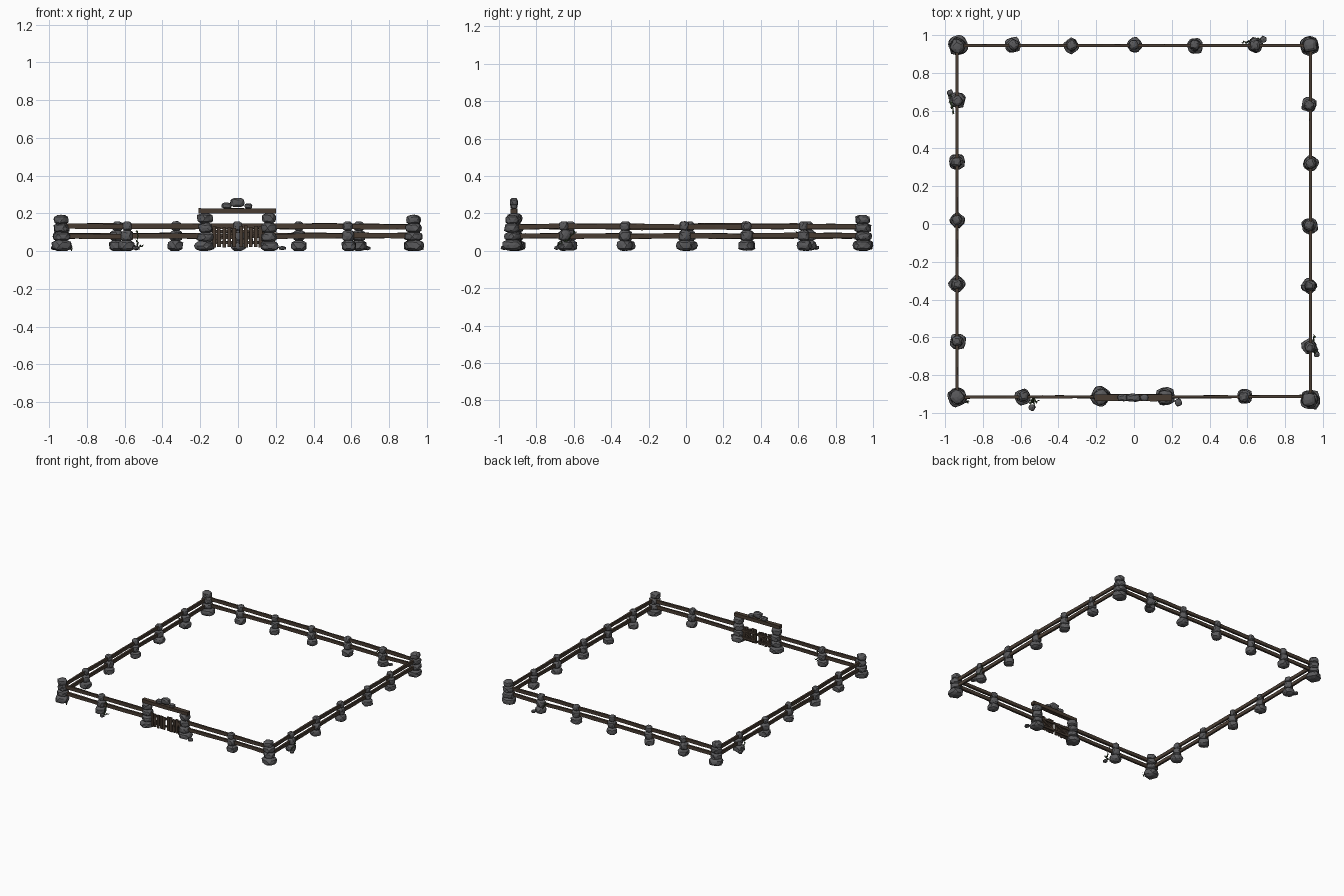
import bpy, bmesh, math, random
from mathutils import Vector, Matrix

if "Cube" in bpy.data.objects:
    bpy.data.objects.remove(bpy.data.objects["Cube"])
random.seed(7)
R = random.uniform


def material(name, col):
    m = bpy.data.materials.new(name)
    m.diffuse_color = (*col, 1)
    m.use_nodes = True
    m.node_tree.nodes["Principled BSDF"].inputs["Base Color"].default_value = m.diffuse_color
    return m


STONE = material("stone", (0.10, 0.10, 0.105))
WOOD = material("wood", (0.065, 0.045, 0.032))
LEAF = material("leaf", (0.035, 0.06, 0.025))


def finish(bm, name, mat):
    bmesh.ops.recalc_face_normals(bm, faces=bm.faces[:])
    me = bpy.data.meshes.new(name)
    bm.to_mesh(me)
    bm.free()
    me.materials.append(mat)
    ob = bpy.data.objects.new(name, me)
    bpy.context.collection.objects.link(ob)
    return ob


# Faceted, slightly boxy boulder
def stone(bm, x, y, z0, z1, wx, wy=None, sub=2):
    wy = wy or wx
    vs = bmesh.ops.create_icosphere(bm, subdivisions=sub, radius=1)["verts"]
    rot = Matrix.Rotation(R(0, 6.28), 3, 'Z') if wx == wy else Matrix.Identity(3)
    for v in vs:
        c = v.co.normalized()
        p = 3.4
        k = sum(abs(a) ** p for a in c) ** (-1 / p)
        c = rot @ (c * k * R(0.92, 1.04))
        v.co = Vector((x + c.x * wx / 2, y + c.y * wy / 2,
                       max(0, (z0 + z1) / 2 + c.z * (z1 - z0) / 2)))


# Rough plank between two points, made of uneven four-sided rings
def plank(bm, a, b, thick, height, segs=4):
    a, b = Vector(a), Vector(b)
    u = (b - a).normalized()
    ref = Vector((0, 1, 0)) if abs(u.z) > .9 else Vector((0, 0, 1))
    side = ref.cross(u).normalized()
    up = u.cross(side)
    rings = []
    for i in range(segs + 1):
        c = a.lerp(b, i / segs)
        rings.append([bm.verts.new(c + side * (sy * thick / 2 * R(.9, 1.1))
                                   + up * (sz * height / 2 * R(.88, 1.12)))
                      for sy, sz in ((-1, -1), (1, -1), (1, 1), (-1, 1))])
    for r, s in zip(rings, rings[1:]):
        for i in range(4):
            j = (i + 1) % 4
            bm.faces.new((r[i], r[j], s[j], s[i]))
    bm.faces.new(rings[0][::-1])
    bm.faces.new(rings[-1])


# Stacked stone posts: (bottom, top, width) per stone
SMALL = [(0, .058, .08), (.05, .112, .064), (.105, .158, .052)]
CORNER = [(0, .06, .098), (.052, .102, .086), (.095, .15, .08), (.14, .192, .07)]
GATE = [(0, .055, .098), (.048, .1, .084), (.094, .15, .078), (.145, .202, .074)]


def post(name, x, y, stack):
    bm = bmesh.new()
    for z0, z1, w in stack:
        stone(bm, x + R(-.004, .004), y + R(-.004, .004), z0, z1, w * R(.95, 1.05))
    finish(bm, name, STONE)


corners = [(-.935, -.915), (.93, -.93), (.93, .945), (-.935, .945)]
for i, (x, y) in enumerate(corners):
    post(f"corner_post_{i}", x, y, CORNER)

sides = {
    "back": [(-.935, .945), (-.64, .945), (-.33, .945), (0, .945), (.32, .945),
             (.64, .945), (.93, .945)],
    "left": [(-.94, -.915), (-.935, -.62), (-.94, -.32), (-.935, .02), (-.94, .33),
             (-.935, .655), (-.94, .945)],
    "right": [(.935, -.93), (.93, -.65), (.93, -.325), (.93, -.01), (.935, .32),
              (.93, .63), (.935, .945)],
    "front_left": [(-.935, -.918), (-.59, -.915), (-.175, -.915)],
    "front_right": [(.165, -.915), (.585, -.915), (.93, -.912)],
}
for side, pts in sides.items():
    for i, (x, y) in enumerate(pts[1:-1]):
        post(f"{side}_post_{i}", x, y, SMALL)
    # Two rails on each span, slightly uneven
    bm = bmesh.new()
    for p, q in zip(pts, pts[1:]):
        for z in (.08, .13):
            zz = z + R(-.003, .003)
            # Keep the rails on the straight fence line
            if side in ("left", "right"):
                s = -.938 if side == "left" else .935
                p, q = (s, p[1]), (s, q[1])
            plank(bm, (*p, zz + R(-.003, .003)), (*q, zz + R(-.003, .003)), .015, .027)
    finish(bm, f"{side}_rails", WOOD)

# Gate pillars, lintel beam and crowning stones
post("gate_pillar_left", -.175, -.915, GATE)
post("gate_pillar_right", .165, -.915, GATE)
bm = bmesh.new()
plank(bm, (-.208, -.92, .213), (.202, -.92, .213), .036, .026)
finish(bm, "gate_lintel", WOOD)
bm = bmesh.new()
stone(bm, -.004, -.92, .232, .283, .074, .045)
stone(bm, -.06, -.92, .224, .257, .055, .038)
stone(bm, .055, -.92, .224, .252, .042, .036)
finish(bm, "lintel_stones", STONE)

# Two gate leaves: pickets with cross bars and a brace
for name, x0, x1 in (("gate_leaf_left", -.14, -.008), ("gate_leaf_right", .004, .132)):
    bm = bmesh.new()
    n = 5
    for i in range(n):
        x = x0 + (x1 - x0) * (i + .5) / n
        plank(bm, (x, -.918, .018 + R(0, .006)),
              (x + R(-.002, .002), -.918, .128 + R(-.006, .008)), .019, .010)
    for z in (.045, .105):
        plank(bm, (x0, -.907, z), (x1, -.907, z), .012, .016)
    plank(bm, (x0, -.908, .045), (x1, -.908, .105), .009, .014)
    finish(bm, name, WOOD)

# Fallen stones at the foot of some posts
bm = bmesh.new()
for x, y, w, h in [(-.54, -.972, .036, .03), (.235, -.945, .04, .028), (.685, .978, .036, .026),
                   (.655, .965, .04, .042), (-.974, .695, .034, .03), (-.965, .67, .036, .04),
                   (.968, -.69, .032, .028), (.958, -.665, .036, .04)]:
    stone(bm, x, y, 0.004, h, w, sub=1)
finish(bm, "fallen_stones", STONE)


# Creeping vines: thin stem with little folded leaves
def vine(name, a, b, count=14):
    bm = bmesh.new()
    a, b = Vector(a), Vector(b)
    prev = a
    for i in range(1, count + 1):
        t = i / count
        p = a.lerp(b, t) + Vector((R(-.005, .005), R(-.005, .005), .008 * math.sin(t * 9)))
        plank(bm, prev, p, .004, .004, 1)
        s = R(.010, .016)
        m = (Matrix.Translation(p) @ Matrix.Rotation(R(0, 6.28), 4, 'Z')
             @ Matrix.Rotation(R(.3, 1.2), 4, 'X'))
        q = [bm.verts.new(m @ Vector(c)) for c in
             ((0, 0, 0), (s * .5, s * .6, .002), (0, s * 1.3, 0), (-s * .5, s * .6, .002))]
        bm.faces.new((q[0], q[1], q[2]))
        bm.faces.new((q[0], q[2], q[3]))
        prev = p
    finish(bm, name, LEAF)


vine("vine_front", (-.53, -.928, .10), (-.535, -.95, .012), 9)
vine("vine_front_runner", (-.56, -.94, .012), (-.505, -.935, .02), 5)
vine("vine_back", (.57, .96, .10), (.66, .978, .015))
vine("vine_left", (-.958, .59, .10), (-.972, .69, .015))
vine("vine_right", (.95, -.585, .10), (.962, -.69, .015))

# Grass tuft by the front left corner
bm = bmesh.new()
for i in range(7):
    a = i * .9
    d = Vector((math.cos(a), math.sin(a), 0))
    n = Vector((-d.y, d.x, 0)) * .003
    c = Vector((-.882, -.942, 0))
    tip = c + d * .014 + Vector((0, 0, .03))
    bm.faces.new([bm.verts.new(v) for v in (c - n, c + n, tip)])
finish(bm, "grass_tuft", LEAF)
